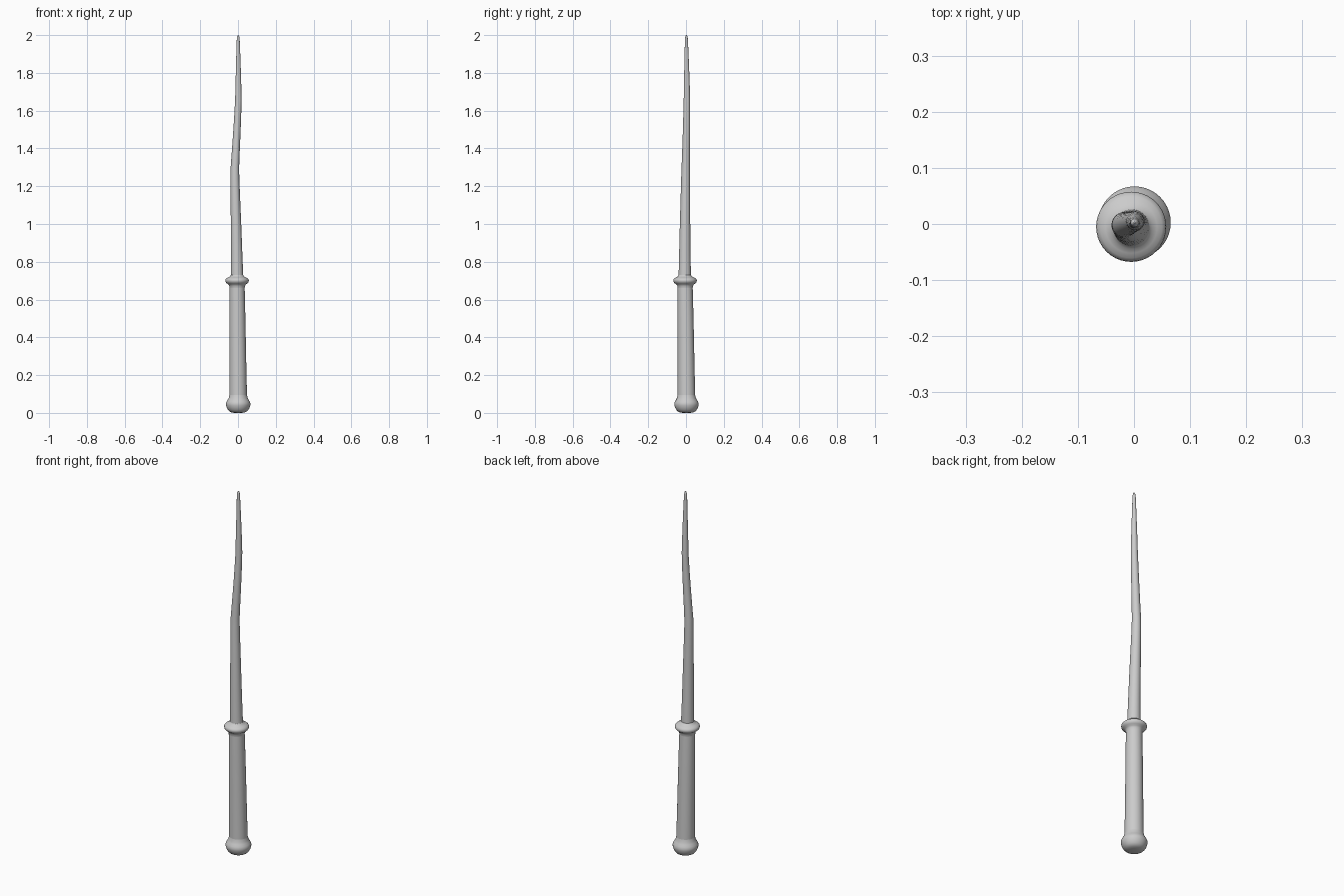
import bpy, bmesh, math

if "Cube" in bpy.data.objects:
    bpy.data.objects.remove(bpy.data.objects["Cube"])

SIDES = 40

# Centre line of the slightly crooked stick: z, x, y
SPINE = [(0, .001, .003), (.1, .001, .002), (.4, -.002, -.001), (.70, -.005, -.005), (.74, -.005, -.007),
         (1.0, -.0105, -.005), (1.24, -.0165, -.002), (1.30, -.0165, -.001),
         (1.45, -.008, .002), (1.56, -.002, .004), (1.66, .002, .005),
         (1.8, .002, .004), (2.0, .001, .002)]


def centre(z):
    for (z0, x0, y0), (z1, x1, y1) in zip(SPINE, SPINE[1:]):
        if z <= z1:
            t = (z - z0) / (z1 - z0)
            return x0 + (x1 - x0) * t, y0 + (y1 - y0) * t
    return SPINE[-1][1:]


def turned(name, profile, cap_bottom=False, cap_top=False):
    """Skin circular rings of (z, radius) along the spine."""
    bm = bmesh.new()
    rings = []
    for z, r in profile:
        cx, cy = centre(z)
        rings.append([bm.verts.new((cx + r * math.cos(2 * math.pi * i / SIDES),
                                    cy + r * math.sin(2 * math.pi * i / SIDES), z))
                      for i in range(SIDES)])
    for a, b in zip(rings, rings[1:]):
        for i in range(SIDES):
            j = (i + 1) % SIDES
            bm.faces.new((a[i], a[j], b[j], b[i]))
    if cap_bottom:
        bm.faces.new(rings[0][::-1])
    if cap_top:
        bm.faces.new(rings[-1])
    me = bpy.data.meshes.new(name)
    bm.to_mesh(me)
    bm.free()
    ob = bpy.data.objects.new(name, me)
    bpy.context.collection.objects.link(ob)
    bpy.ops.object.select_all(action='DESELECT')
    ob.select_set(True)
    bpy.context.view_layer.objects.active = ob
    bpy.ops.object.shade_smooth_by_angle(angle=math.radians(40))
    return ob


# Rounded end knob
turned("pommel", [(0, .02), (.003, .036), (.008, .046), (.015, .053), (.027, .060),
                  (.04, .064), (.05, .0645), (.06, .061), (.07, .055),
                  (.08, .050), (.095, .0465)], cap_bottom=True)

# Gently tapered grip
turned("handle", [(.095, .0465), (.25, .0445), (.4, .043), (.55, .0415), (.66, .040)])

# Ring between grip and shaft
turned("collar", [(.66, .040), (.672, .041), (.68, .046), (.686, .055), (.693, .061),
                  (.70, .0625), (.707, .061), (.713, .055), (.718, .046),
                  (.722, .038), (.73, .0325)])

# Crooked shaft tapering to a rounded tip
turned("shaft", [(.73, .0325), (.85, .030), (1.0, .0275), (1.15, .025), (1.24, .0235),
                 (1.27, .023), (1.30, .0225), (1.38, .021), (1.45, .020), (1.52, .019),
                 (1.6, .018), (1.66, .017), (1.73, .0155), (1.8, .0135), (1.9, .0105),
                 (1.96, .0085), (1.985, .0072), (1.996, .0045), (2.0, .0015)], cap_top=True)
